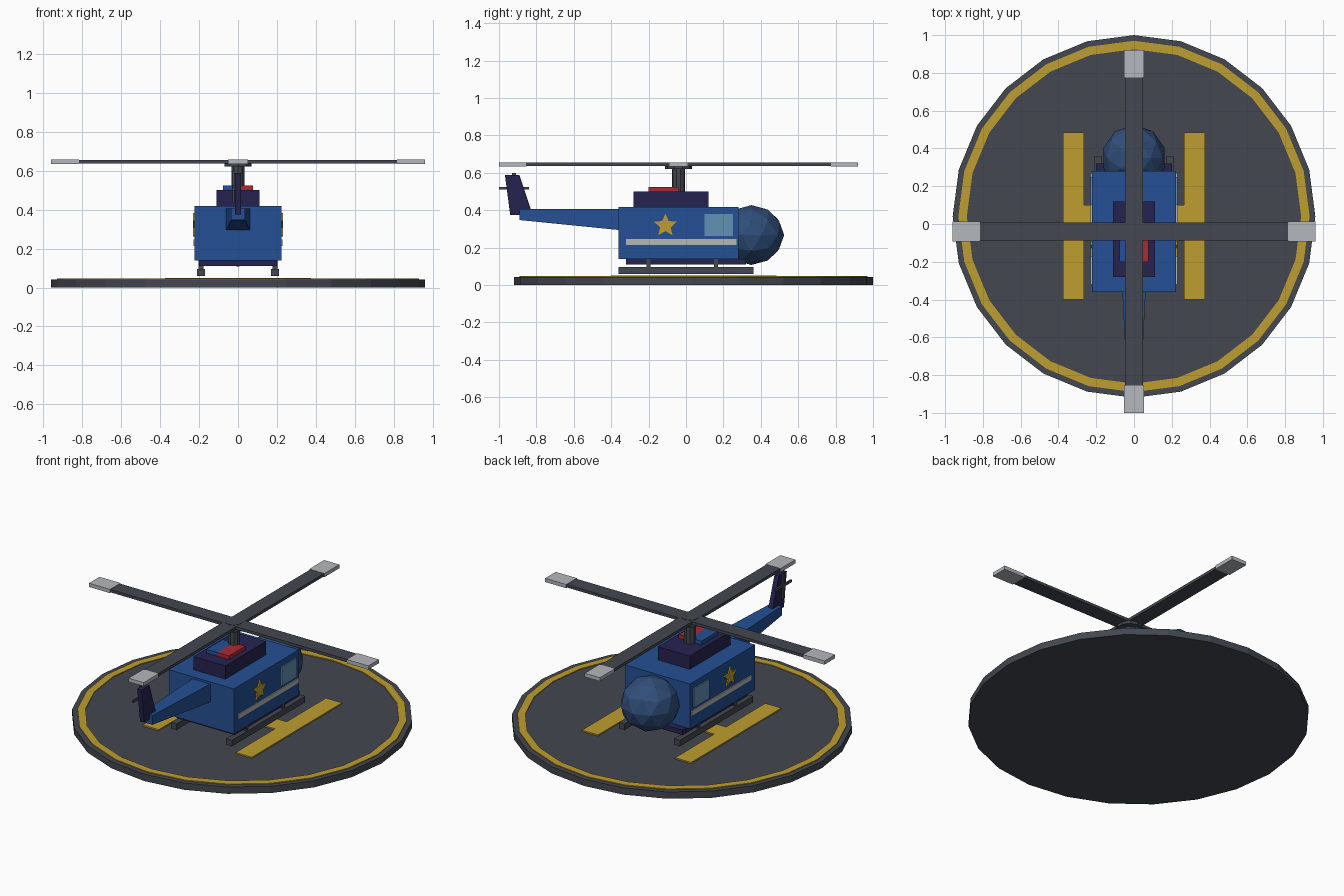
import bpy, bmesh, math
from mathutils import Matrix, Vector

if "Cube" in bpy.data.objects:
    bpy.data.objects.remove(bpy.data.objects["Cube"])


def linear(c):
    c /= 255
    return c / 12.92 if c <= 0.04045 else ((c + 0.055) / 1.055) ** 2.4


def material(name, *rgb):
    m = bpy.data.materials.new(name)
    col = tuple(linear(c) for c in rgb) + (1,)
    m.use_nodes = True
    m.diffuse_color = col
    m.node_tree.nodes["Principled BSDF"].inputs["Base Color"].default_value = col
    return m


BLUE = material("body blue", 36, 80, 148)
NAVY = material("dark navy", 37, 35, 80)
GLASS = material("nose glass", 48, 78, 122)
PANE = material("window pane", 98, 146, 180)
GREY = material("dark grey", 67, 71, 79)
PALE = material("pale grey", 180, 183, 188)
YELLOW = material("marking yellow", 190, 157, 46)
RED = material("lamp red", 172, 42, 50)


def add(name, bm, mat):
    bmesh.ops.recalc_face_normals(bm, faces=bm.faces)
    mesh = bpy.data.meshes.new(name)
    bm.to_mesh(mesh)
    bm.free()
    mesh.materials.append(mat)
    ob = bpy.data.objects.new(name, mesh)
    bpy.context.collection.objects.link(ob)
    return ob


def box(name, mat, x, y, z):
    """Box from (low, high) ranges on each axis."""
    bm = bmesh.new()
    size = [b - a for a, b in (x, y, z)]
    mid = [(a + b) / 2 for a, b in (x, y, z)]
    bmesh.ops.create_cube(bm, size=1, matrix=Matrix.Translation(mid) @ Matrix.Diagonal((*size, 1)))
    return add(name, bm, mat)


def cylinder(name, mat, r, y, z, sides):
    bm = bmesh.new()
    bmesh.ops.create_cone(bm, cap_ends=True, segments=sides, radius1=r, radius2=r, depth=z[1] - z[0],
                          matrix=Matrix.Translation((0, y, sum(z) / 2)))
    return add(name, bm, mat)


def side_plate(name, mat, outline, x0, x1):
    """Extrude a (y, z) outline from x0 to x1."""
    bm = bmesh.new()
    face = bm.faces.new([bm.verts.new((x0, y, z)) for y, z in outline])
    ext = bmesh.ops.extrude_face_region(bm, geom=[face])
    bmesh.ops.translate(bm, vec=(x1 - x0, 0, 0),
                        verts=[v for v in ext["geom"] if isinstance(v, bmesh.types.BMVert)])
    return add(name, bm, mat)


# Landing pad with painted ring and H marking
PAD_Y = 0.04
cylinder("landing_pad", GREY, 0.96, PAD_Y, (0, 0.042), 24)
bm = bmesh.new()
rings = []
for r in (0.93, 0.885):
    for z in (0.04, 0.047):
        rings.append([bm.verts.new((r * math.cos(i * math.tau / 24), PAD_Y + r * math.sin(i * math.tau / 24), z))
                      for i in range(24)])
for a, b in ((0, 1), (1, 3), (3, 2), (2, 0)):
    for i in range(24):
        j = (i + 1) % 24
        bm.faces.new((rings[a][i], rings[a][j], rings[b][j], rings[b][i]))
add("pad_ring", bm, YELLOW)
box("pad_mark_cross", YELLOW, (-0.265, 0.265), (-0.015, 0.1), (0.04, 0.05))
for side, s in (("left", 1), ("right", -1)):
    box(side + "_pad_mark_bar", YELLOW, sorted((s * 0.265, s * 0.375)), (-0.4, 0.485), (0.04, 0.05))

# Fuselage
box("cabin", BLUE, (-0.223, 0.223), (-0.36, 0.28), (0.138, 0.418))
box("belly", NAVY, (-0.2, 0.2), (-0.32, 0.32), (0.11, 0.14))
box("roof_deck", NAVY, (-0.11, 0.11), (-0.28, 0.12), (0.415, 0.5))
bm = bmesh.new()
bmesh.ops.create_icosphere(bm, subdivisions=2, radius=1,
                           matrix=Matrix.Translation((0, 0.35, 0.267)) @ Matrix.Diagonal((0.17, 0.175, 0.16, 1)))
add("nose_bubble", bm, GLASS)

# Roof lamps
box("left_roof_lamp", RED, (0, 0.078), (-0.2, -0.04), (0.495, 0.523))
box("right_roof_lamp", BLUE, (-0.078, 0), (-0.2, -0.04), (0.495, 0.523))

# Markings, windows and skids on both sides
star = []
for i in range(10):
    r, a = (0.03 if i % 2 else 0.064), math.pi / 2 + i * math.tau / 10
    star.append((-0.11 + r * math.cos(a), 0.318 + r * math.sin(a)))
for side, s in (("left", 1), ("right", -1)):
    def outer(thick):
        return sorted((s * 0.222, s * (0.222 + thick)))
    box(side + "_window", PANE, outer(0.009), (0.1, 0.25), (0.262, 0.38))
    box(side + "_stripe", PALE, outer(0.007), (-0.32, 0.27), (0.214, 0.246))
    side_plate(side + "_star", YELLOW, star, s * 0.222, s * 0.231)
    box(side + "_skid", GREY, sorted((s * 0.17, s * 0.21)), (-0.36, 0.36), (0.058, 0.095))
    for part, y in (("rear", -0.2), ("front", 0.16)):
        box(f"{side}_{part}_strut", GREY, sorted((s * 0.178, s * 0.202)), (y - 0.011, y + 0.011), (0.09, 0.14))

# Tapered tail boom and fin
bm = bmesh.new()
ends = []
for y, w, low in ((-0.35, 0.062, 0.293), (-0.89, 0.035, 0.347)):
    ends.append([bm.verts.new((x, y, z)) for x, z in ((-w, low), (w, low), (w, 0.405), (-w, 0.405))])
bm.faces.new(ends[0])
bm.faces.new(ends[1])
for i in range(4):
    j = (i + 1) % 4
    bm.faces.new((ends[0][i], ends[0][j], ends[1][j], ends[1][i]))
add("tail_boom", bm, BLUE)
side_plate("tail_fin", NAVY, [(-0.94, 0.375), (-0.82, 0.375), (-0.89, 0.587), (-0.968, 0.587)], -0.015, 0.015)

# Tail rotor
box("tail_rotor_long_blade", GREY, (-0.028, -0.018), (-1.0, -0.84), (0.51, 0.525))
box("tail_rotor_upright_blade", GREY, (-0.028, -0.018), (-0.93, -0.91), (0.437, 0.6))
box("tail_rotor_hub", GREY, (-0.03, -0.01), (-0.935, -0.905), (0.503, 0.532))

# Main rotor
ROTOR_Y = -0.04
cylinder("rotor_mast", GREY, 0.035, ROTOR_Y, (0.49, 0.64), 10)
cylinder("rotor_hub", GREY, 0.072, ROTOR_Y, (0.62, 0.64), 10)
cylinder("rotor_cap", GREY, 0.05, ROTOR_Y, (0.636, 0.656), 10)
for i, place in enumerate(("left", "rear", "right", "front")):
    turn = Matrix.Translation((0, ROTOR_Y, 0)) @ Matrix.Rotation(i * math.pi / 2, 4, "Z")
    blade = box(place + "_blade", GREY, (0, 0.82), (-0.047, 0.047), (0.636, 0.654))
    tip = box(place + "_blade_tip", PALE, (0.815, 0.96), (-0.052, 0.052), (0.633, 0.656))
    for ob in (blade, tip):
        ob.data.transform(turn)
